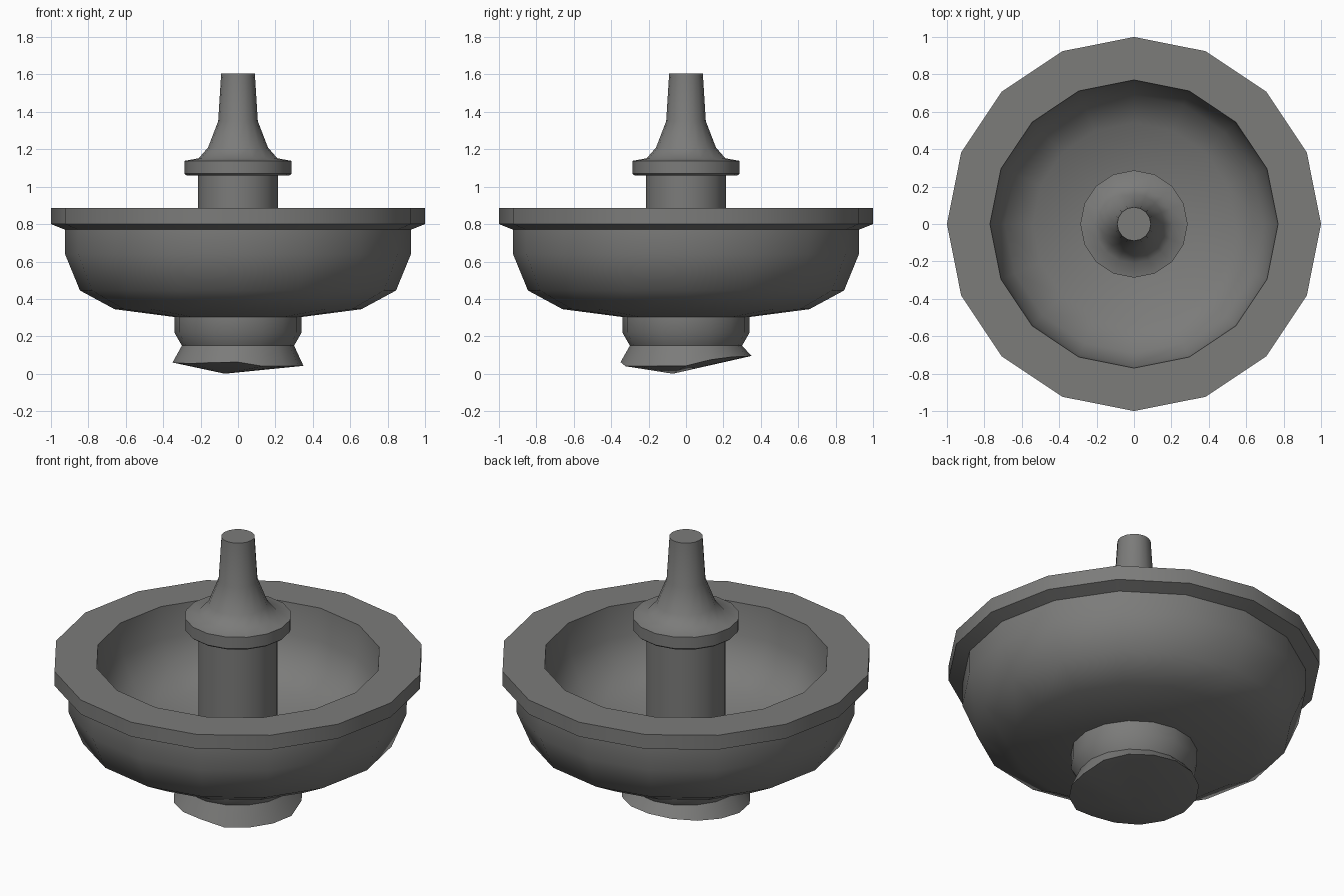
import bpy, bmesh, math

if "Cube" in bpy.data.objects:
    bpy.data.objects.remove(bpy.data.objects["Cube"])

SIDES = 16

stone = bpy.data.materials.new("grey stone")
stone.diffuse_color = (0.2, 0.2, 0.195, 1)
stone.use_nodes = True
stone.node_tree.nodes["Principled BSDF"].inputs["Base Color"].default_value = stone.diffuse_color


def lathe(name, profile, cap_start=None, cap_end=None, rim=None):
    """Spin (radius, z) points round z; caps are (x, y, z) apexes.
    rim is a list of heights replacing z on the first ring."""
    bm = bmesh.new()
    rings = []
    for k, (r, z) in enumerate(profile):
        ring = []
        for i in range(SIDES):
            a = 2 * math.pi * i / SIDES
            h = rim[i] if rim and k == 0 else z
            ring.append(bm.verts.new((r * math.cos(a), r * math.sin(a), h)))
        rings.append(ring)
    for lo, hi in zip(rings, rings[1:]):
        for i in range(SIDES):
            j = (i + 1) % SIDES
            bm.faces.new((lo[i], lo[j], hi[j], hi[i]))
    for ring, apex, flip in ((rings[0], cap_start, True), (rings[-1], cap_end, False)):
        if apex:
            c = bm.verts.new(apex)
            for i in range(SIDES):
                tri = (ring[i], ring[(i + 1) % SIDES], c)
                bm.faces.new(tri[::-1] if flip else tri)
    me = bpy.data.meshes.new(name)
    bm.to_mesh(me)
    bm.free()
    me.materials.append(stone)
    ob = bpy.data.objects.new(name, me)
    bpy.context.collection.objects.link(ob)
    bpy.ops.object.select_all(action='DESELECT')
    ob.select_set(True)
    bpy.context.view_layer.objects.active = ob
    bpy.ops.object.shade_smooth_by_angle(angle=math.radians(43))
    return ob


# Foot with an uneven, ground-hugging underside
foot_rim = [.042, .075, .09, .093, .095, .09, .08, .07,
            .06, .057, .055, .06, .062, .04, .04, .041]
lathe("foot", [(.35, .06), (.30, .15), (.34, .22), (.34, .305)],
      cap_start=(-.07, -.07, 0), rim=foot_rim)

# Basin: outer bowl, flat rim, hollow inside
lathe("basin", [(.33, .302), (.66, .345), (.845, .445), (.925, .64), (.925, .77),
                (1.0, .80), (1.0, .885), (.77, .885), (.755, .70), (.69, .56),
                (.54, .46), (.21, .42)])

# Central column, collar and tapering spout
lathe("column_and_spout", [(.215, .415), (.215, 1.06), (.275, 1.06), (.287, 1.07),
                           (.287, 1.138), (.21, 1.152), (.16, 1.21), (.106, 1.35),
                           (.09, 1.605)], cap_end=(0, 0, 1.605))
